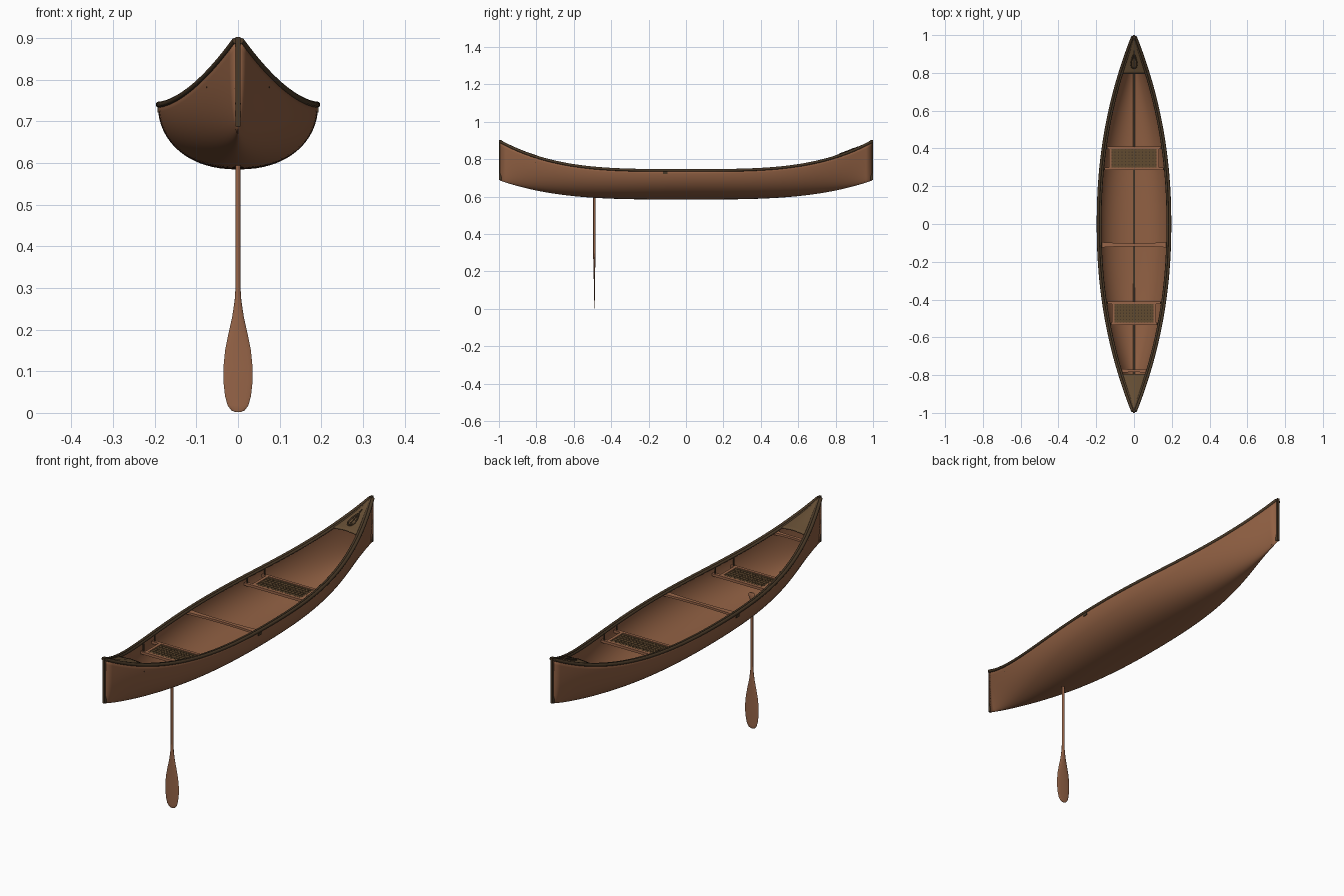
import bpy, bmesh, math
from mathutils import Vector

if "Cube" in bpy.data.objects:
    bpy.data.objects.remove(bpy.data.objects["Cube"])


def material(name, rgb):
    m = bpy.data.materials.new(name)
    m.use_nodes = True
    m.diffuse_color = (*rgb, 1)
    m.node_tree.nodes["Principled BSDF"].inputs["Base Color"].default_value = (*rgb, 1)
    return m


HULL = material("hull brown", (0.28, 0.117, 0.056))
WOOD = material("warm wood", (0.31, 0.13, 0.065))
TRIM = material("dark trim", (0.065, 0.04, 0.02))
DECK = material("deck olive brown", (0.125, 0.073, 0.033))
WEAVE = material("seat webbing", (0.12, 0.07, 0.03))


# Lines of the boat
def beam(y):
    return 0.004 + 0.186 * (1 - min(abs(y), 1) ** 2.15)


def sheer(y):
    return 0.74 + 0.158 * abs(y) ** 3.5


def keel(y):
    return 0.587 + 0.103 * abs(y) ** 3.4


def span(a, b, n):
    return [a + (b - a) * i / n for i in range(n + 1)]


def smooth(ob, angle=40):
    bpy.ops.object.select_all(action="DESELECT")
    ob.select_set(True)
    bpy.context.view_layer.objects.active = ob
    bpy.ops.object.shade_smooth_by_angle(angle=math.radians(angle))


def sheet(name, rows, mat, thickness=0, tube=False):
    """Skin a list of point rows; tube closes each row and caps the ends."""
    bm = bmesh.new()
    vs = [[bm.verts.new(p) for p in row] for row in rows]
    n = len(rows[0])
    for a, b in zip(vs, vs[1:]):
        for j in range(n if tube else n - 1):
            k = (j + 1) % n
            bm.faces.new((a[j], a[k], b[k], b[j]))
    if tube:
        bm.faces.new(vs[0])
        bm.faces.new(vs[-1])
    bmesh.ops.recalc_face_normals(bm, faces=bm.faces)
    me = bpy.data.meshes.new(name)
    bm.to_mesh(me)
    bm.free()
    me.materials.append(mat)
    ob = bpy.data.objects.new(name, me)
    bpy.context.collection.objects.link(ob)
    smooth(ob)
    if thickness:
        mod = ob.modifiers.new("thickness", "SOLIDIFY")
        mod.thickness = thickness
        mod.offset = 0
    return ob


def box(name, centre, size, mat):
    x, y, z = (s / 2 for s in size)
    c = Vector(centre)
    rows = [[c + Vector((sx * x, sy * y, sz * z)) for sx, sy in ((-1, -1), (1, -1), (1, 1), (-1, 1))]
            for sz in (-1, 1)]
    return sheet(name, rows, mat, tube=True)


def pipe(name, points, radius, mat, cyclic=False):
    cu = bpy.data.curves.new(name, "CURVE")
    cu.dimensions = "3D"
    cu.bevel_depth = radius
    cu.bevel_resolution = 3
    cu.use_fill_caps = True
    sp = cu.splines.new("POLY")
    sp.points.add(len(points) - 1)
    for p, q in zip(sp.points, points):
        p.co = (*q, 1)
    sp.use_smooth = True
    sp.use_cyclic_u = cyclic
    cu.materials.append(mat)
    ob = bpy.data.objects.new(name, cu)
    bpy.context.collection.objects.link(ob)
    return ob


# Hull shell, rounder amidships and sharper toward the stems
rows = []
for y in span(-0.993, 0.993, 64):
    e = 0.9 + 0.35 * abs(y) ** 3
    row = []
    for t in span(-1, 1, 32):
        a = t * math.pi / 2
        x = math.copysign(abs(math.sin(a)) ** e, t) * beam(y)
        z = sheer(y) - (sheer(y) - keel(y)) * max(math.cos(a), 0) ** 0.95
        row.append((x, y, z))
    rows.append(row)
sheet("hull", rows, HULL, 0.005)

# Inner keel strip
sheet("keel_strip", [[(s * 0.006, y, keel(y) + 0.006) for s in (-1, 1)]
                     for y in span(-0.96, 0.96, 48)], TRIM, 0.005)

# Gunwales, outer and inner rail on each side
for side, label in ((1, "left"), (-1, "right")):
    ys = span(-0.992, 0.992, 64)
    pipe(label + "_outer_gunwale", [(side * beam(y), y, sheer(y)) for y in ys], 0.0075, TRIM)
    pipe(label + "_inner_gunwale",
         [(side * max(beam(y) - 0.012, 0.001), y, sheer(y)) for y in ys], 0.006, TRIM)

# Stem bands and end decks
for end, label in ((-1, "front"), (1, "back")):
    box(label + "_stem_band", (0, end * 0.993, 0.795), (0.012, 0.014, 0.214), TRIM)
    rows = []
    for d in span(0.795, 0.99, 14):
        w = max(beam(d) - 0.004, 0.001)
        rows.append([(u * w, end * d, sheer(d) + 0.006 * (1 - abs(u))) for u in span(-1, 1, 6)])
    sheet(label + "_deck", rows, DECK, 0.005)

# Carry loop lying on the back deck
loop = []
for i in range(24):
    a = i * math.tau / 24
    y = 0.86 + 0.036 * math.cos(a)
    loop.append((0.014 * math.sin(a) * (1 - 0.5 * math.cos(a)), y, sheer(y) + 0.009))
pipe("deck_loop", loop, 0.0035, TRIM, True)
pipe("deck_loop_strap", [(0, y, sheer(y) + 0.008) for y in span(0.83, 0.92, 5)], 0.003, TRIM)


# Shaped cross bars
def crossbar(name, y, z, half, mid, end):
    rows = []
    for u in span(-1, 1, 20):
        h = mid + (end - mid) * abs(u) ** 2
        rows.append([(u * half, y + sy * h, z + sz * 0.005)
                     for sy, sz in ((-1, -1), (1, -1), (1, 1), (-1, 1))])
    return sheet(name, rows, WOOD, tube=True)


crossbar("yoke", -0.11, 0.73, beam(0.11) - 0.005, 0.008, 0.015)
crossbar("front_thwart", -0.777, sheer(0.777) - 0.014, beam(0.777) - 0.005, 0.007, 0.012)
for side, label in ((1, "left"), (-1, "right")):
    box(label + "_yoke_bracket", (side * 0.189, -0.11, 0.727), (0.008, 0.024, 0.012), TRIM)
    pipe(label + "_rope_hole", [(side * x, -0.8, 0.783) for x in (0.06, 0.0755)], 0.005, TRIM)


# Seats: rails, side bars, woven panel and hanger rods
def seat(label, y0, y1, half):
    z = 0.714
    mid = (y0 + y1) / 2
    for i, y in enumerate((y0, y1)):
        w = beam(y) - 0.009
        box(f"{label}_seat_rail_{i}", (0, y, z), (2 * w, 0.014, 0.012), WOOD)
        for s in (-1, 1):
            x = s * (w - 0.012)
            pipe(f"{label}_seat_hanger_{i}", [(x, y, z - 0.01), (x, y, sheer(y))], 0.0035, TRIM)
    for s in (-1, 1):
        box(label + "_seat_side_bar", (s * (half + 0.007), mid, z), (0.014, y1 - y0, 0.012), WOOD)
    depth = y1 - y0 - 0.012
    box(label + "_seat_backing", (0, mid, z - 0.001), (2 * half, depth, 0.003), TRIM)
    nx, ny = 13, 6
    for i in range(nx):
        x = -half + (i + 0.5) * 2 * half / nx
        box(label + "_seat_long_web", (x, mid, z + 0.002), (1.3 * half / nx, depth, 0.003), WEAVE)
    for j in range(ny):
        y = mid - depth / 2 + (j + 0.5) * depth / ny
        box(label + "_seat_cross_web", (0, y, z + 0.0035), (2 * half, 0.55 * depth / ny, 0.003), WEAVE)


seat("front", -0.528, -0.417, 0.102)
seat("back", 0.292, 0.403, 0.118)

# Paddle lofted from blade tip to grip: height, half width, half thickness
profile = [(0.002, 0.006, 0.001), (0.006, 0.016, 0.002), (0.018, 0.025, 0.002),
           (0.04, 0.031, 0.002), (0.075, 0.035, 0.003), (0.11, 0.035, 0.003),
           (0.15, 0.031, 0.003), (0.19, 0.023, 0.004), (0.23, 0.014, 0.005),
           (0.27, 0.008, 0.006), (0.3, 0.006, 0.006), (0.59, 0.006, 0.006),
           (0.605, 0.008, 0.006), (0.62, 0.016, 0.006), (0.632, 0.017, 0.006), (0.64, 0.01, 0.003)]
ring = [i * math.tau / 16 for i in range(16)]
sheet("paddle", [[(w * math.cos(a), -0.49 + t * math.sin(a), z) for a in ring]
                 for z, w, t in profile], WOOD, tube=True)
